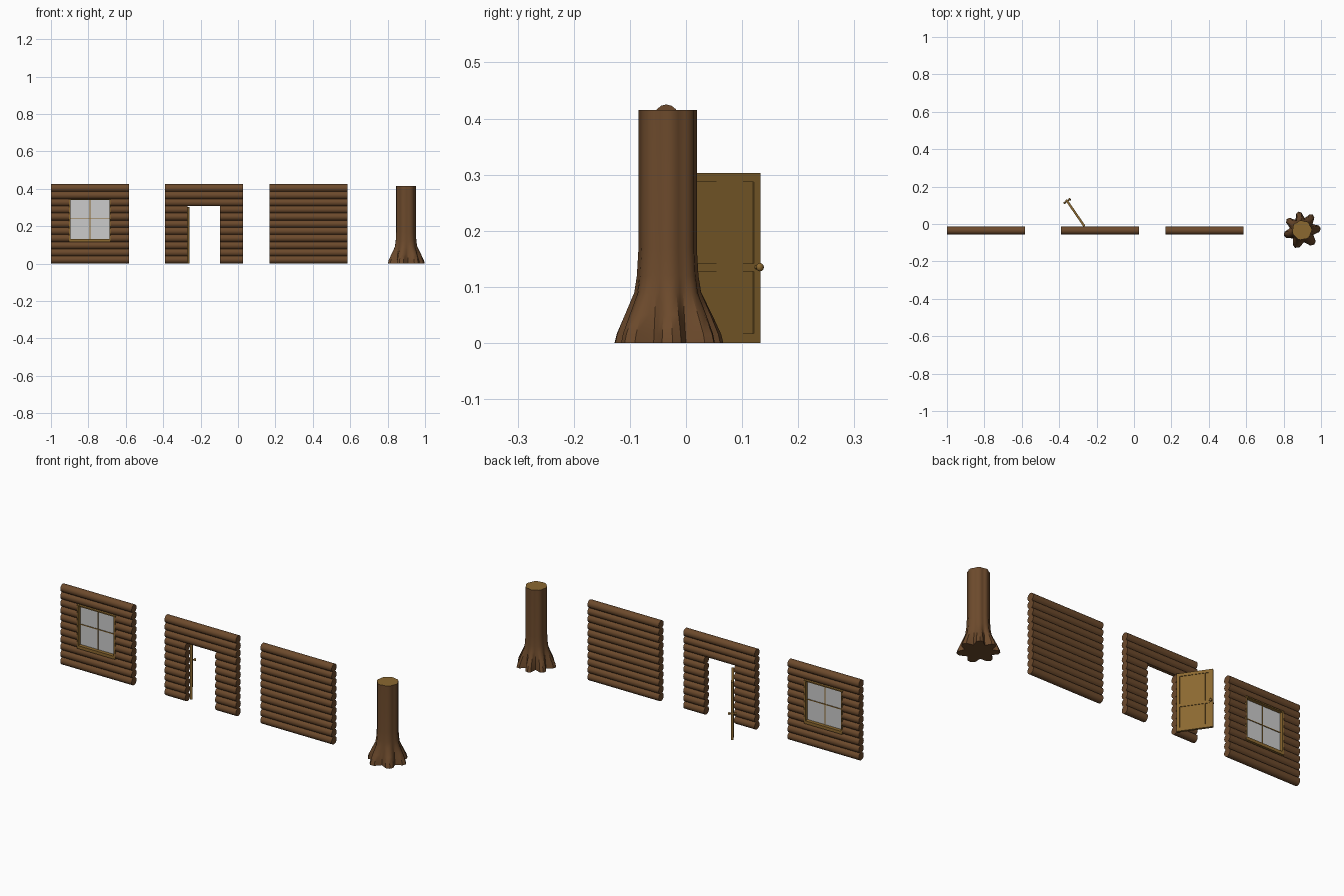
import bpy, bmesh, math
from mathutils import Matrix

if "Cube" in bpy.data.objects:
    bpy.data.objects.remove(bpy.data.objects["Cube"])

R, PITCH, YC = 0.021, 0.0383, -0.035
ROWS = 11


def material(name, rgb):
    m = bpy.data.materials.new(name)
    m.diffuse_color = (*rgb, 1)
    m.use_nodes = True
    m.node_tree.nodes["Principled BSDF"].inputs["Base Color"].default_value = m.diffuse_color
    return m


BARK = material("bark", (0.15, 0.068, 0.025))
WOOD = material("cut_wood", (0.26, 0.14, 0.03))


def finish(name, bm, mats=(), smooth=None):
    bmesh.ops.recalc_face_normals(bm, faces=bm.faces[:])
    me = bpy.data.meshes.new(name)
    bm.to_mesh(me)
    bm.free()
    for m in mats:
        me.materials.append(m)
    ob = bpy.data.objects.new(name, me)
    bpy.context.collection.objects.link(ob)
    if smooth:
        bpy.ops.object.select_all(action='DESELECT')
        ob.select_set(True)
        bpy.context.view_layer.objects.active = ob
        bpy.ops.object.shade_smooth_by_angle(angle=math.radians(smooth))
    return ob


def box(bm, x0, x1, y0, y1, z0, z1):
    size = Matrix.Diagonal((x1 - x0, y1 - y0, z1 - z0, 1))
    mid = Matrix.Translation(((x0 + x1) / 2, (y0 + y1) / 2, (z0 + z1) / 2))
    bmesh.ops.create_cube(bm, size=1, matrix=mid @ size)


def log_block(bm, x0, x1, first, last):
    """Extrude the scalloped outline of log rows first..last along x."""
    valley = math.asin(PITCH / 2 / R)
    right = []
    for row in range(first, last + 1):
        lo = -math.pi / 2 if row == 0 else -valley
        hi = math.pi / 2 if row == ROWS - 1 else valley
        n = 6
        for i in range(n + 1):
            if i == 0 and right:
                continue
            a = lo + (hi - lo) * i / n
            right.append((R * math.cos(a), R + PITCH * row + R * math.sin(a)))
    outline = right + [(-y, z) for y, z in reversed(right) if y > 1e-6]
    if abs(right[0][0]) < 1e-6:
        outline = right + [(-y, z) for y, z in reversed(right[1:]) if y > 1e-6]
    ends = [[bm.verts.new((x, YC + y, z)) for y, z in outline] for x in (x0, x1)]
    for e in ends:
        bm.faces.new(e)
    for i in range(len(outline)):
        j = (i + 1) % len(outline)
        bm.faces.new((ends[0][i], ends[0][j], ends[1][j], ends[1][i]))


def log_wall(name, x, opening=None):
    """opening = (half width, first row, last row)"""
    bm = bmesh.new()
    a, b = x - 0.2085, x + 0.2085
    if opening:
        w, lo, hi = opening
        if lo > 0:
            log_block(bm, a, b, 0, lo - 1)
        log_block(bm, a, x - w, lo, hi)
        log_block(bm, x + w, b, lo, hi)
        log_block(bm, a, b, hi + 1, ROWS - 1)
    else:
        log_block(bm, a, b, 0, ROWS - 1)
    finish(name, bm, [BARK], 35)


# Three log walls
WX, DX = -0.7915, -0.1825
log_wall("window_wall", WX, (0.11, 3, 8))
log_wall("door_wall", DX, (0.0875, 0, 7))
log_wall("plain_wall", 0.378)

# Window frame, sill and glazing bars
z0, z1 = 0.117, 0.3466
bm = bmesh.new()
for s in (-1, 1):
    xs = sorted((WX + s * 0.111, WX + s * 0.104))
    box(bm, *xs, YC - 0.021, YC + 0.021, z0, z1)
box(bm, WX - 0.104, WX + 0.104, YC - 0.021, YC + 0.021, z1 - 0.006, z1)
box(bm, WX - 0.104, WX + 0.104, YC - 0.021, YC + 0.021, z0, z0 + 0.016)
box(bm, WX - 0.002, WX + 0.002, YC - 0.005, YC + 0.005, z0 + 0.016, z1 - 0.006)
box(bm, WX - 0.104, WX + 0.104, YC - 0.005, YC + 0.005, 0.238, 0.242)
finish("window_frame", bm, [WOOD])

# Glass
bm = bmesh.new()
box(bm, WX - 0.104, WX + 0.104, YC - 0.002, YC + 0.002, z0 + 0.016, z1 - 0.006)
finish("window_glass", bm)

# Open door, built along local x and swung about its hinge
hinge = Matrix.Translation((-0.265, -0.012, 0)) @ Matrix.Rotation(math.radians(124.5), 4, 'Z')
L, H, T = 0.172, 0.303, 0.006
bm = bmesh.new()
for a, b in ((0, 0.015), (L - 0.015, L)):
    box(bm, a, b, -T, T, 0, H)
for a, b in ((0, 0.017), (0.127, 0.142), (0.287, H)):
    box(bm, 0.015, L - 0.015, -T, T, a, b)
for (a, b), t in zip(((0.015, 0.078), (0.078, 0.135), (0.135, 0.157)), (0.003, 0.0038, 0.003)):
    box(bm, a, b, -t, t, 0.017, 0.127)
    box(bm, a, b, -t, t, 0.142, 0.287)
finish("door", bm, [WOOD]).matrix_world = hinge

# Door knobs on both faces
bm = bmesh.new()
for s in (-1, 1):
    bmesh.ops.create_cone(bm, cap_ends=True, segments=8, radius1=0.004, radius2=0.004, depth=0.01,
                          matrix=Matrix.Translation((0.163, s * 0.01, 0.135)) @ Matrix.Rotation(math.pi / 2, 4, 'X'))
    bmesh.ops.create_uvsphere(bm, u_segments=10, v_segments=6, radius=0.0075,
                              matrix=Matrix.Translation((0.163, s * 0.017, 0.135)) @ Matrix.Diagonal((1, 0.75, 1, 1)))
finish("door_knobs", bm, [WOOD], 50).matrix_world = hinge

# Tree trunk with seven flared roots: (height, root radius, valley radius)
roots = [5, 55, 100, 144, 196, 249, 311]
levels = [(0, 0.101, 0.066), (0.016, 0.097, 0.064), (0.05, 0.081, 0.060), (0.09, 0.061, 0.055),
          (0.12, 0.056, 0.052), (0.17, 0.053, 0.049), (0.415, 0.053, 0.049)]
bm = bmesh.new()
rings = []
for z, tip, dip in levels:
    ring = []
    for i, a in enumerate(roots):
        nxt = roots[i + 1] if i < 6 else roots[0] + 360
        for f, k in ((0, 1), (0.2, 0.8), (0.36, 0.25), (0.5, 0), (0.64, 0.25), (0.8, 0.8)):
            t = math.radians(a + (nxt - a) * f)
            r = dip + (tip - dip) * k
            ring.append(bm.verts.new((0.898 + r * math.cos(t), -0.033 + r * math.sin(t), z)))
    rings.append(ring)
n = len(rings[0])
for lo, hi in zip(rings, rings[1:]):
    for i in range(n):
        bm.faces.new((lo[i], lo[(i + 1) % n], hi[(i + 1) % n], hi[i]))
bm.faces.new(rings[0])
bm.faces.new(rings[-1]).material_index = 1
finish("tree_trunk", bm, [BARK, WOOD], 35)
